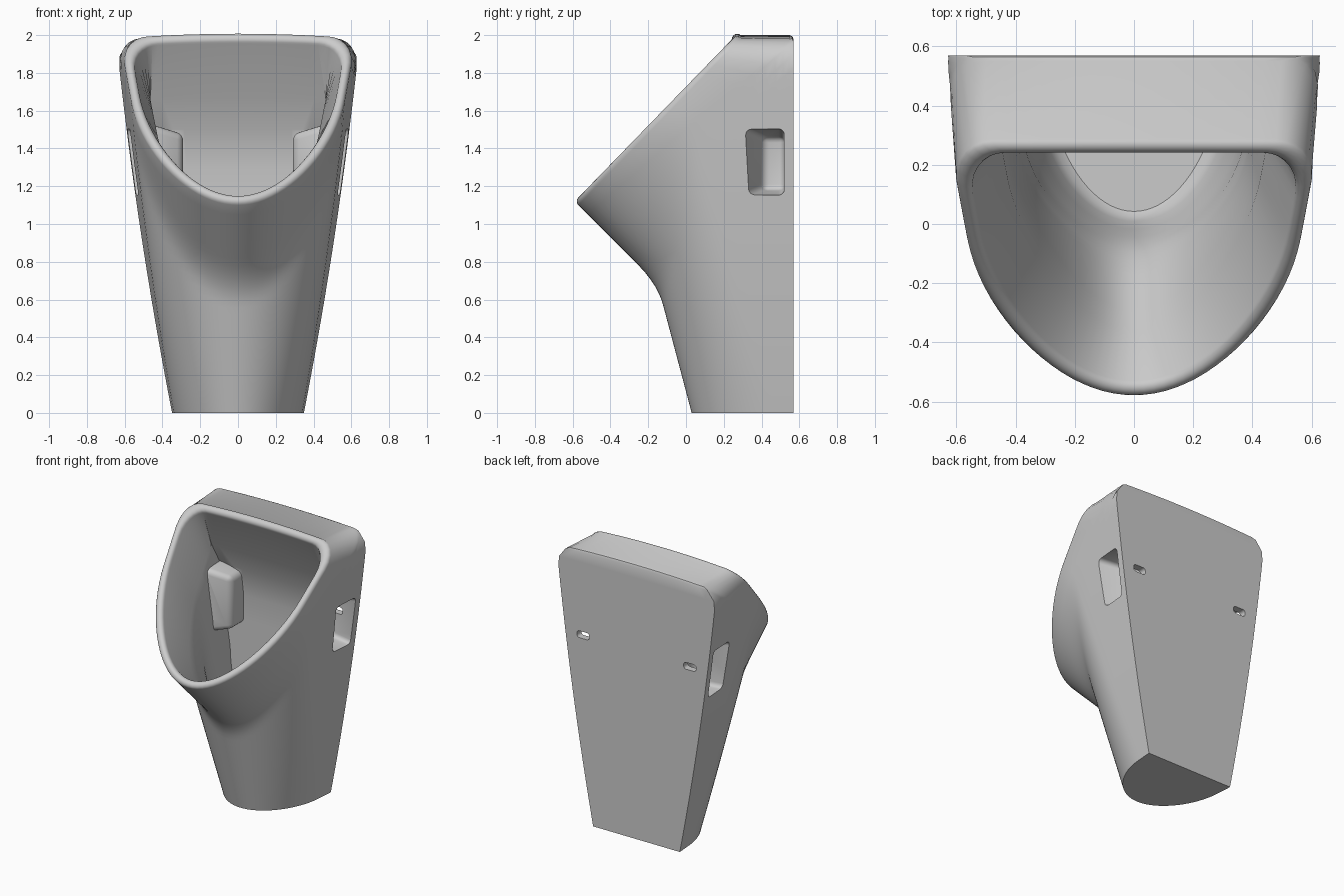
import bpy, bmesh, math
from mathutils import Vector

if "Cube" in bpy.data.objects:
    bpy.data.objects.remove(bpy.data.objects["Cube"], do_unlink=True)

ceramic = bpy.data.materials.new("white_ceramic")
ceramic.use_nodes = True
colour = (0.6, 0.6, 0.6, 1)
ceramic.diffuse_color = colour
ceramic.node_tree.nodes["Principled BSDF"].inputs["Base Color"].default_value = colour

BACK, TOP, CORNER = 0.57, 1.985, 0.145


def half_width(z):
    """Half width at the back, with the rounded top corners."""
    w = 0.349 + 0.195 * z - 0.023 * z * z
    over = max(0, z - (TOP - CORNER))
    return w - CORNER + math.sqrt(max(0, CORNER ** 2 - over ** 2))


def front(k, z):
    """Front surface: a leaning pedestal blended with a flaring bowl."""
    low = 0.03 - 0.265 * z + 0.42 * k
    bowl = 0.53 - z + 1.06 * k
    blend = 0.08
    h = max(blend - abs(low - bowl), 0) / blend
    return min(low, bowl) - h * h * blend / 4


def ring(zf, yb, zb, inset=0, shift=0, dz=0):
    """Closed loop where a tilted plane meets the (inset) body surface."""
    yf = front(0, zf) + shift
    slope = (zb - zf) / (yb - yf)

    def place(t, y, z):
        return Vector((t * (half_width(z + dz) - inset - 0.07 * (BACK - y)), y, z))

    half = []
    n_curve, n_side, n_back = 20, 10, 8
    for i in range(n_curve + 1):
        a = math.pi / 2 * i / n_curve
        k = 1 - math.cos(a)
        lo, hi = -0.1, 2.2
        for _ in range(32):
            z = (lo + hi) / 2
            if z - zf - slope * (front(k, z) + shift - yf) > 0:
                hi = z
            else:
                lo = z
        y = front(k, z) + shift
        half.append(place(math.sin(a), y, z))
    for i in range(1, n_side + 1):
        u = math.sin(math.pi / 2 * i / n_side)
        half.append(place(1, y + (yb - y) * u, z + (zb - z) * u))
    xc = half[-1].x
    for i in range(1, n_back + 1):
        s = 1 - i / n_back
        arch = 0.015 * (1 - s * s) * (zb / TOP) ** 20
        half.append(Vector((xc * s, yb, zb + arch)))
    return half + [Vector((-p.x, p.y, p.z)) for p in half[-2:0:-1]]


def make_object(name, bm):
    bmesh.ops.recalc_face_normals(bm, faces=bm.faces)
    me = bpy.data.meshes.new(name)
    bm.to_mesh(me)
    bm.free()
    me.materials.append(ceramic)
    ob = bpy.data.objects.new(name, me)
    bpy.context.collection.objects.link(ob)
    return ob


# Outer shell, from the foot up to the top panel
steps = 28
rings = [ring(1.04 * i / steps, BACK, 1.965 * i / steps) for i in range(steps + 1)]
rings.append(ring(1.045, 0.564, 1.979))
rings.append(ring(1.05, 0.55, TOP))
outer = ring(1.1, 0.29, TOP)
inner = ring(1.14, 0.25, 1.945, 0.055, 0.08, 0.04)

# Rounded lip between the outer and inner rim
rings.append(outer)
lift = Vector((0, -0.72, 0.7)) * 0.028
for i in range(1, 8):
    a = math.pi * i / 8
    rings.append([(p + q) / 2 + (p - q) / 2 * math.cos(a) + lift * math.sin(a)
                  for p, q in zip(outer, inner)])
rings.append(inner)

# Basin inside, down to the floor
for spec in ((0.97, 0.36, 1.67, 0.13), (0.9, 0.45, 1.5, 0.125), (0.84, 0.48, 1.3, 0.12),
             (0.78, 0.48, 1.12, 0.11), (0.73, 0.48, 1.0, 0.1), (0.69, 0.48, 0.9, 0.1),
             (0.65, 0.48, 0.8, 0.09), (0.58, 0.48, 0.68, 0.085), (0.48, 0.48, 0.53, 0.085),
             (0.38, 0.48, 0.4, 0.085)):
    rings.append(ring(*spec, 0.08))
rings.append(ring(0.345, 0.478, 0.35, 0.095, 0.087))
rings.append(ring(0.33, 0.475, 0.33, 0.115, 0.1))

bm = bmesh.new()
loops = [[bm.verts.new(p) for p in r] for r in rings]
for a, b in zip(loops, loops[1:]):
    for i in range(len(a)):
        j = (i + 1) % len(a)
        bm.faces.new((a[i], a[j], b[j], b[i]))
bm.faces.new(loops[0])
bm.faces.new(loops[-1])
body = make_object("urinal_body", bm)


def rounded_block(name, side, x_out, rect_out, x_in, rect_in, radius):
    """Tapered box between two y-z rectangles, with rounded edges."""
    bm = bmesh.new()
    ends = []
    for x, (y0, y1, z0, z1) in ((x_out, rect_out), (x_in, rect_in)):
        ends.append([bm.verts.new((side * x, y, z))
                     for y, z in ((y0, z0), (y1, z0), (y1, z1), (y0, z1))])
    for e in ends:
        bm.faces.new(e)
    for i in range(4):
        j = (i + 1) % 4
        bm.faces.new((ends[0][i], ends[0][j], ends[1][j], ends[1][i]))
    bmesh.ops.bevel(bm, geom=bm.edges[:], offset=radius, segments=4,
                    profile=0.5, affect='EDGES')
    return make_object(name, bm)


def combine(tool, operation):
    """Apply a boolean to the body and drop the tool."""
    bpy.context.view_layer.objects.active = body
    mod = body.modifiers.new(tool.name, 'BOOLEAN')
    mod.operation = operation
    mod.solver = 'EXACT'
    mod.object = tool
    bpy.ops.object.modifier_apply(modifier=mod.name)
    bpy.data.objects.remove(tool, do_unlink=True)


# Mounting bosses inside, hand pockets in the sides, screw slots in the back
for side in (-1, 1):
    combine(rounded_block("boss", side, 0.47, (0.26, 0.53, 1.06, 1.53),
                          0.29, (0.34, 0.53, 1.1, 1.475), 0.035), 'UNION')
    combine(rounded_block("pocket", side, 0.7, (0.26, 0.52, 1.13, 1.525),
                          0.345, (0.41, 0.52, 1.18, 1.46), 0.03), 'DIFFERENCE')
    slot = (0.45, 0.65, 1.345, 1.395)
    combine(rounded_block("slot", side, 0.48, slot, 0.38, slot, 0.02), 'DIFFERENCE')

bpy.ops.object.select_all(action='DESELECT')
body.select_set(True)
bpy.context.view_layer.objects.active = body
bpy.ops.object.shade_smooth_by_angle(angle=math.radians(35))
